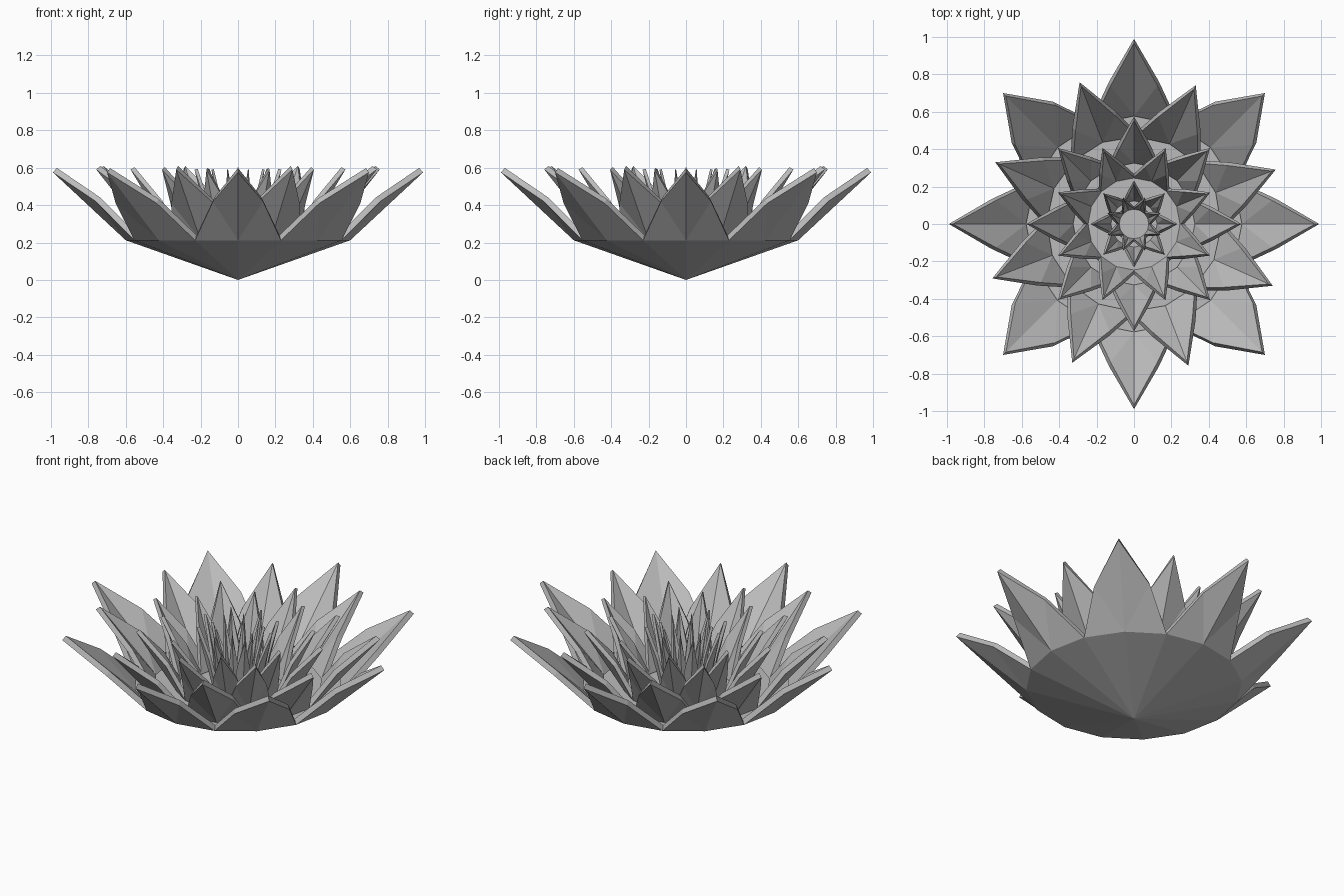
import bpy
import bmesh
from math import cos, sin, pi, radians

if "Cube" in bpy.data.objects:
    bpy.data.objects.remove(bpy.data.objects["Cube"])

RIM_R, RIM_Z, TIP_Z = 0.6, 0.212, 0.575

grey = bpy.data.materials.new("plain grey")
grey.use_nodes = True
colour = (0.5, 0.5, 0.5, 1)
grey.diffuse_color = colour
grey.node_tree.nodes["Principled BSDF"].inputs["Base Color"].default_value = colour


def make_object(name, bm):
    bmesh.ops.recalc_face_normals(bm, faces=bm.faces)
    mesh = bpy.data.meshes.new(name)
    bm.to_mesh(mesh)
    bm.free()
    mesh.materials.append(grey)
    obj = bpy.data.objects.new(name, mesh)
    bpy.context.collection.objects.link(obj)
    return obj


# Shallow cone under the flower, closed by a flat floor
bm = bmesh.new()
apex = bm.verts.new((0, 0, 0))
rim = [bm.verts.new((RIM_R * cos(i * pi / 8), RIM_R * sin(i * pi / 8), RIM_Z)) for i in range(16)]
for i in range(16):
    bm.faces.new((apex, rim[(i + 1) % 16], rim[i]))
bm.faces.new(rim)
make_object("flower_base", bm)


def add_petal(bm, angle, scale, shoulder, tip_z):
    """One folded petal: a spine, two base corners, two shoulders and a tip."""
    half = pi / 8

    def vert(u, v, z):
        x, y = u * scale, v * scale
        return bm.verts.new((x * cos(angle) - y * sin(angle), x * sin(angle) + y * cos(angle), z))

    root = vert(RIM_R, 0, RIM_Z)
    tip = vert(0.99, 0, tip_z)
    u, v, z = shoulder
    for side in (-1, 1):
        corner = vert(RIM_R * cos(half), side * RIM_R * sin(half), RIM_Z)
        edge = vert(u, side * v, z)
        for tri in ((root, corner, edge), (root, edge, tip)):
            bm.faces.new(tri if side < 0 else tri[::-1])


# Rings of eight petals: name, width scale, turn in degrees, thickness
rings = [
    ("outer_petals", 1.0, 0, 0.032),
    ("second_petals", 0.82, 21, 0.03),
    ("third_petals", 0.58, 0, 0.025),
    ("fourth_petals", 0.445, 22.5, 0.022),
    ("fifth_petals", 0.235, 0, 0.018),
    ("inner_petals", 0.155, 22.5, 0.014),
]
for name, scale, turn, thickness in rings:
    bm = bmesh.new()
    for i in range(8):
        if scale == 1:
            shoulder = (0.77, 0.155, 0.41) if i % 2 else (0.76, 0.134, 0.42)
        else:
            shoulder = (0.73, 0.15, 0.41)
        add_petal(bm, radians(turn + 45 * i), scale, shoulder, TIP_Z if scale == 1 else 0.59)
    # Turn the faces outward so that the thickness grows inward
    mesh_faces = list(bm.faces)
    mesh = bpy.data.meshes.new(name)
    for f in mesh_faces:
        f.normal_update()
        c = f.calc_center_median()
        if f.normal.x * c.x + f.normal.y * c.y < 0:
            f.normal_flip()
    bm.to_mesh(mesh)
    bm.free()
    mesh.materials.append(grey)
    petals = bpy.data.objects.new(name, mesh)
    bpy.context.collection.objects.link(petals)
    solid = petals.modifiers.new("thickness", "SOLIDIFY")
    solid.thickness = thickness
    solid.offset = -1
